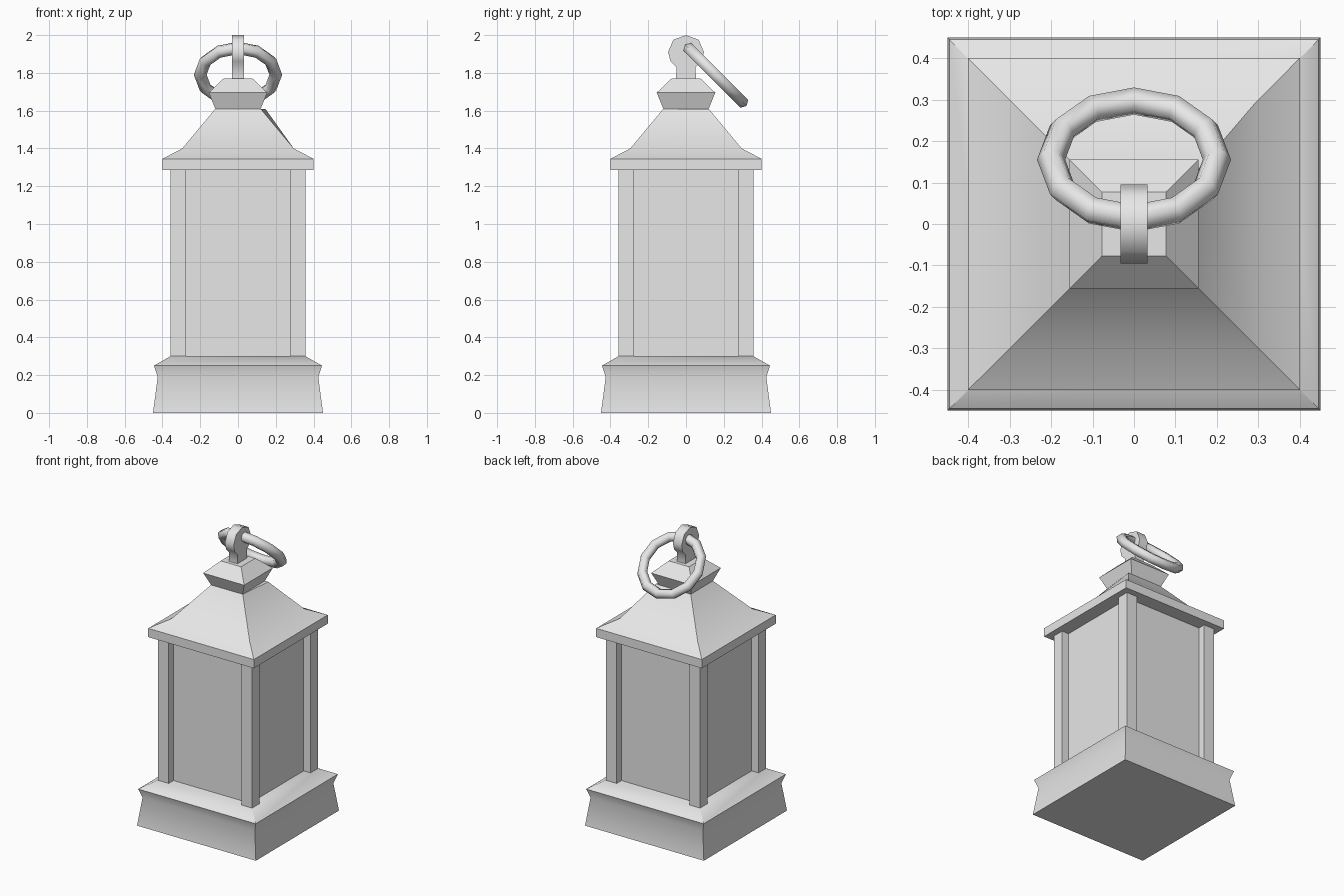
import bpy, bmesh
from math import sin, cos, pi, radians
from mathutils import Matrix, Vector

old = bpy.data.objects.get("Cube")
if old:
    bpy.data.objects.remove(old, do_unlink=True)

stone = bpy.data.materials.new("pale grey stone")
stone.use_nodes = True
GREY = (0.8, 0.8, 0.8, 1)
stone.diffuse_color = GREY
stone.node_tree.nodes["Principled BSDF"].inputs["Base Color"].default_value = GREY


def finish(name, bm, smooth=None):
    """Turn a bmesh into a named object, smoothing edges below an angle."""
    bmesh.ops.recalc_face_normals(bm, faces=bm.faces)
    mesh = bpy.data.meshes.new(name)
    bm.to_mesh(mesh)
    bm.free()
    mesh.materials.append(stone)
    obj = bpy.data.objects.new(name, mesh)
    bpy.context.collection.objects.link(obj)
    if smooth:
        bpy.ops.object.select_all(action="DESELECT")
        obj.select_set(True)
        bpy.context.view_layer.objects.active = obj
        bpy.ops.object.shade_smooth_by_angle(angle=radians(smooth))
    return obj


def bridge(bm, rings, closed=False):
    """Join matching vertex rings with quads."""
    pairs = list(zip(rings, rings[1:]))
    if closed:
        pairs.append((rings[-1], rings[0]))
    for a, b in pairs:
        for i in range(len(a)):
            j = (i + 1) % len(a)
            bm.faces.new((a[i], a[j], b[j], b[i]))


def square_loft(profile):
    """Stack square sections given as (half width, height)."""
    bm = bmesh.new()
    corners = ((-1, -1), (1, -1), (1, 1), (-1, 1))
    rings = [[bm.verts.new((x * h, y * h, z)) for x, y in corners] for h, z in profile]
    bridge(bm, rings)
    bm.faces.new(rings[0])
    bm.faces.new(rings[-1])
    return bm, rings


# Flared plinth
bm, _ = square_loft([(0.45, 0), (0.425, 0.19), (0.445, 0.25), (0.357, 0.30)])
finish("base", bm, 30)

# Recessed panes
bm, _ = square_loft([(0.305, 0.30), (0.305, 1.285)])
finish("panes", bm)

# Four corner posts
for side_x, x_name in ((-1, "right"), (1, "left")):
    for side_y, y_name in ((-1, "front"), (1, "back")):
        bm, _ = square_loft([(0.041, 0.30), (0.041, 1.285)])
        bmesh.ops.translate(bm, verts=bm.verts, vec=(side_x * 0.316, side_y * 0.316, 0))
        finish(f"{y_name}_{x_name}_post", bm)

# Curved roof, with one slightly skewed top corner
bm, rings = square_loft([(0.40, 1.285), (0.40, 1.345), (0.295, 1.40), (0.12, 1.61)])
rings[-1][2].co.x += 0.025
finish("roof", bm, 30)

# Cap above the roof
bm, _ = square_loft([(0.12, 1.61), (0.155, 1.695), (0.077, 1.77)])
finish("cap", bm)

# Hanging lug: rounded plate on a short stem
half = [(0.053, 1.765), (0.05, 1.83), (0.082, 1.862), (0.095, 1.91), (0.067, 1.975)]
outline = half + [(0, 2.0)] + [(-y, z) for y, z in reversed(half)]
bm = bmesh.new()
sides = [[bm.verts.new((x, y, z)) for y, z in outline] for x in (-0.033, 0.033)]
bridge(bm, sides)
for side in sides:
    bm.faces.new(side)
finish("hanging_lug", bm, 50)

# Carrying ring, tilted back through the lug
MAJOR, MINOR, STEPS, FACETS = 0.20, 0.034, 12, 6
bm = bmesh.new()
rings = []
for i in range(STEPS):
    a = 2 * pi * i / STEPS
    section = []
    for k in range(FACETS):
        b = 2 * pi * k / FACETS
        r = MAJOR + MINOR * cos(b)
        section.append(bm.verts.new((r * cos(a), r * sin(a), MINOR * sin(b))))
    rings.append(section)
bridge(bm, rings, closed=True)
tilt = Matrix.Translation(Vector((0, 0.155, 1.79))) @ Matrix.Rotation(radians(-45), 4, "X")
bmesh.ops.transform(bm, matrix=tilt, verts=bm.verts)
finish("carrying_ring", bm, 65)
